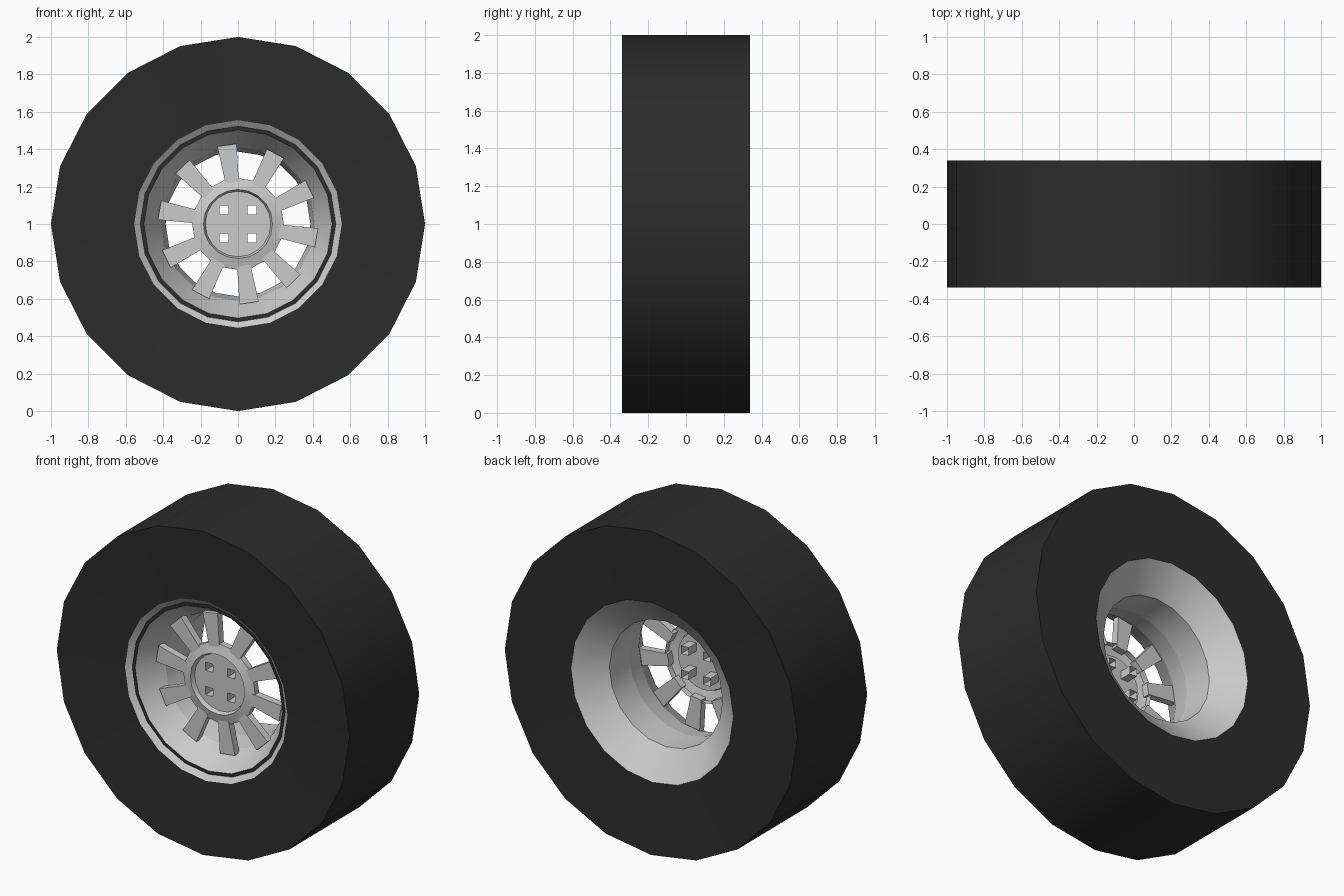
import bpy, bmesh
from math import sin, cos, pi, radians

if "Cube" in bpy.data.objects:
    bpy.data.objects.remove(bpy.data.objects["Cube"])

N = 20  # sides of every round part


def material(name, v):
    m = bpy.data.materials.new(name)
    m.diffuse_color = (v, v, v, 1)
    m.use_nodes = True
    m.node_tree.nodes["Principled BSDF"].inputs["Base Color"].default_value = m.diffuse_color
    return m


rubber = material("rubber", 0.025)
metal = material("metal", 0.55)


def finish(name, bm, mat=metal, smooth=True, fix=True):
    if fix:
        bmesh.ops.recalc_face_normals(bm, faces=bm.faces)
    me = bpy.data.meshes.new(name)
    bm.to_mesh(me)
    bm.free()
    ob = bpy.data.objects.new(name, me)
    bpy.context.collection.objects.link(ob)
    me.materials.append(mat)
    if smooth:
        bpy.ops.object.select_all(action='DESELECT')
        bpy.context.view_layer.objects.active = ob
        ob.select_set(True)
        bpy.ops.object.shade_smooth_by_angle(angle=radians(30))
    return ob


def lathe(name, profile, mat=metal):
    """Revolve open (radius, y) profile about the axle."""
    bm = bmesh.new()
    rings = [[bm.verts.new((r * cos(2 * pi * i / N), y, 1 + r * sin(2 * pi * i / N)))
              for i in range(N)] for r, y in profile]
    for a, b in zip(rings, rings[1:]):
        for i in range(N):
            j = (i + 1) % N
            bm.faces.new((a[j], a[i], b[i], b[j]))
    return finish(name, bm, mat, fix=False)


# Tyre: slightly dished side walls and flat tread
lathe("tyre", [(0.555, -0.31), (1, -0.34), (1, 0.34), (0.555, 0.33)], rubber)

# Rim: front lip, dark bead groove, dish, barrel and rear cone
lathe("rim_lip", [(0.555, -0.31), (0.523, -0.285)])
lathe("bead_groove", [(0.523, -0.285), (0.503, -0.285)], rubber)
lathe("rim_dish", [(0.503, -0.285), (0.41, -0.125)])
lathe("rim_step", [(0.41, -0.125), (0.387, 0.0)])
lathe("rim_barrel", [(0.387, 0.0), (0.387, 0.195), (0.555, 0.33)])

# Hub ring: sloped shell with a shallow recess down to the hub plate
lathe("hub_ring", [(0.245, -0.145), (0.245, -0.183), (0.185, -0.2), (0.175, -0.173)])

# Spokes: ten tapered blocks from hub to rim
bm = bmesh.new()
for k in range(10):
    a = radians(98 + 36 * k)
    pts = [(0.225, -0.036), (0.426, -0.052), (0.426, 0.052), (0.225, 0.036)]
    front, back = [[bm.verts.new((u * cos(a) - v * sin(a), y, 1 + u * sin(a) + v * cos(a)))
                    for u, v in pts] for y in (-0.188, -0.143)]
    bm.faces.new(front)
    bm.faces.new(back[::-1])
    for i in range(4):
        j = (i + 1) % 4
        bm.faces.new((front[j], front[i], back[i], back[j]))
finish("spokes", bm, smooth=False)

# Hub plate: disc with four square bolt holes, cut on a grid of strips
bm = bmesh.new()
bmesh.ops.create_circle(bm, cap_ends=True, segments=N, radius=0.177)
for s in (-0.1, -0.05, 0.05, 0.1):
    for axis in ((1, 0, 0), (0, 1, 0)):
        bmesh.ops.bisect_plane(bm, geom=bm.verts[:] + bm.edges[:] + bm.faces[:],
                               plane_co=[s * c for c in axis], plane_no=axis)
holes = []
for f in bm.faces:
    c = f.calc_center_median()
    if abs(abs(c.x) - 0.075) < 0.005 and abs(abs(c.y) - 0.075) < 0.005:
        holes.append(f)
bmesh.ops.delete(bm, geom=holes, context='FACES')
for v in bm.verts:
    x, y, _ = v.co
    v.co = (x, -0.173, 1 + y)
finish("hub_plate", bm, smooth=False)

# Square sleeves behind the bolt holes
bm = bmesh.new()
for cx in (-0.075, 0.075):
    for cz in (-0.075, 0.075):
        sq = [(-1, -1), (1, -1), (1, 1), (-1, 1)]
        a, b = [[bm.verts.new((cx + 0.025 * u, y, 1 + cz + 0.025 * v)) for u, v in sq]
                for y in (-0.173, -0.095)]
        for i in range(4):
            j = (i + 1) % 4
            bm.faces.new((a[i], a[j], b[j], b[i]))
finish("bolt_sleeves", bm, smooth=False)
